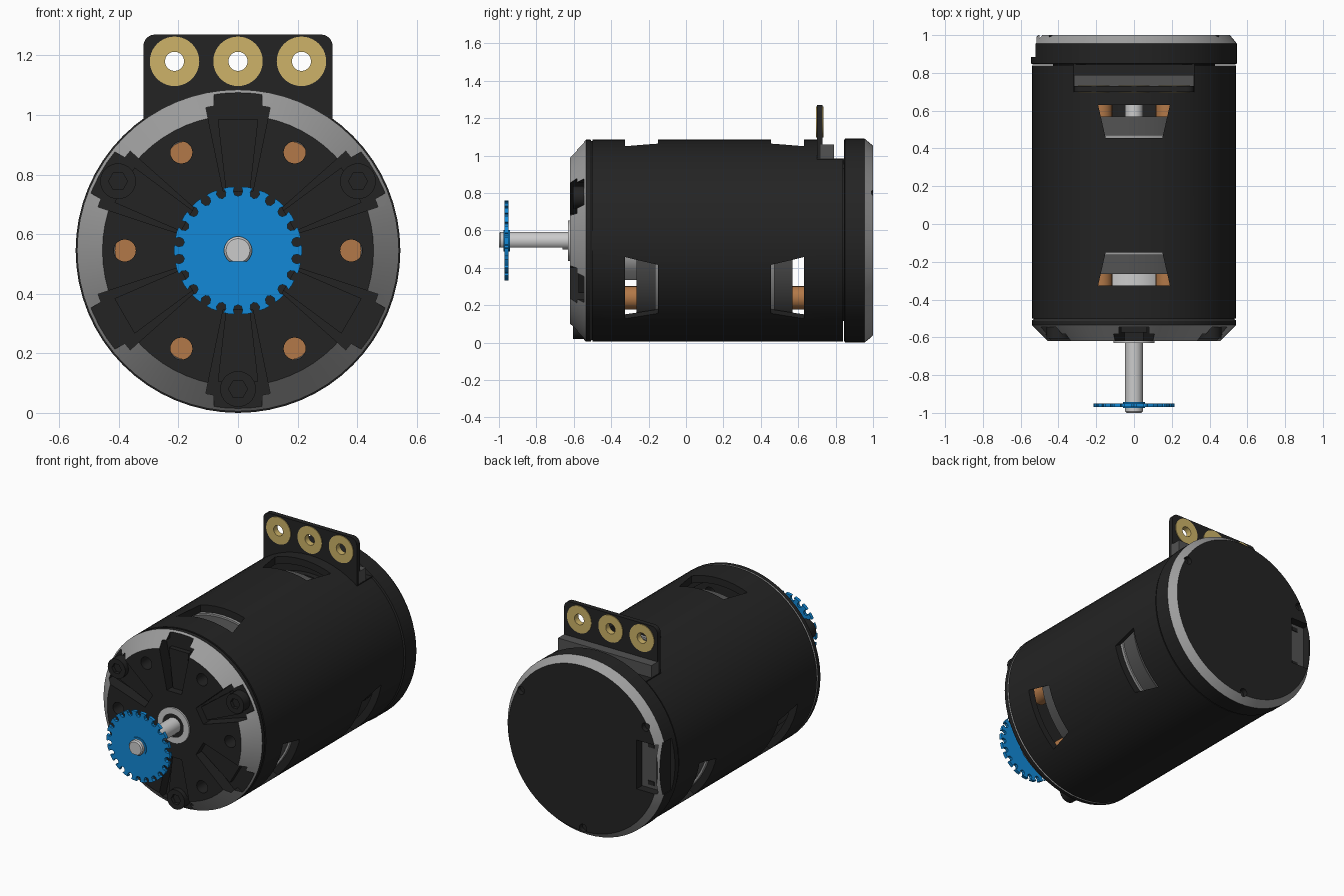
import bpy, bmesh, math
from mathutils import Matrix, Vector

if "Cube" in bpy.data.objects:
    bpy.data.objects.remove(bpy.data.objects["Cube"])

C = 0.545          # height of the motor axis
SEG = 64

def mat(name, r, g, b):
    m = bpy.data.materials.new(name)
    m.diffuse_color = (r, g, b, 1)
    m.use_nodes = True
    m.node_tree.nodes["Principled BSDF"].inputs["Base Color"].default_value = m.diffuse_color
    return m

BLACK = mat("black", 0.017, 0.017, 0.017)
GREY = mat("bare_metal", 0.34, 0.34, 0.34)
DARK = mat("dark_grey", 0.085, 0.085, 0.085)
LIGHT = mat("light_steel", 0.6, 0.6, 0.6)
BLUE = mat("blue", 0.006, 0.25, 0.68)
GOLD = mat("gold", 0.61, 0.45, 0.14)
COPPER = mat("copper", 0.45, 0.19, 0.065)

def finish(name, bm, *mats):
    bmesh.ops.recalc_face_normals(bm, faces=bm.faces)
    me = bpy.data.meshes.new(name)
    bm.to_mesh(me)
    bm.free()
    o = bpy.data.objects.new(name, me)
    bpy.context.collection.objects.link(o)
    for m in mats:
        me.materials.append(m)
    return o

def lathe(name, prof, *mats, x=0, z=C, seg=SEG, closed=False):
    """Revolve (radius, y) points about an axis along y."""
    bm = bmesh.new()
    rings = [[bm.verts.new((x + r * math.cos(2 * math.pi * i / seg), y,
                            z + r * math.sin(2 * math.pi * i / seg)))
              for i in range(seg)] for r, y in prof]
    pairs = list(zip(rings, rings[1:]))
    if closed:
        pairs.append((rings[-1], rings[0]))
    else:
        bm.faces.new(rings[0])
        bm.faces.new(rings[-1])
    for a, b in pairs:
        for i in range(seg):
            j = (i + 1) % seg
            bm.faces.new((a[i], a[j], b[j], b[i]))
    return finish(name, bm, *mats)

def rod(name, r, y0, y1, *mats, **kw):
    return lathe(name, [(r, y0), (r, y1)], *mats, **kw)

def tube(name, ri, ro, y0, y1, *mats, **kw):
    return lathe(name, [(ri, y0), (ro, y0), (ro, y1), (ri, y1)], *mats, closed=True, **kw)

def prism(name, pts, y0, y1, *mats, turn=0):
    """Extrude (x, z) outline about the axis along y, turned in degrees."""
    bm = bmesh.new()
    a, b = ([bm.verts.new((x, y, z)) for x, z in pts] for y in (y0, y1))
    bm.faces.new(a)
    bm.faces.new(b)
    for i in range(len(a)):
        j = (i + 1) % len(a)
        bm.faces.new((a[i], a[j], b[j], b[i]))
    bm.transform(Matrix.Translation((0, 0, C)) @ Matrix.Rotation(math.radians(turn), 4, 'Y'))
    return finish(name, bm, *mats)

def box(name, x0, x1, y0, y1, z0, z1, *mats):
    return prism(name, [(x0, z0 - C), (x1, z0 - C), (x1, z1 - C), (x0, z1 - C)], y0, y1, *mats)

def cut(o, cutters):
    bpy.context.view_layer.objects.active = o
    for c in cutters:
        m = o.modifiers.new("cut", 'BOOLEAN')
        m.operation, m.solver, m.object = 'DIFFERENCE', 'EXACT', c
        bpy.ops.object.modifier_apply(modifier=m.name)
        bpy.data.objects.remove(c)

def paint_chamfer(o):
    """Bare metal on the sloping rim, black elsewhere."""
    for p in o.data.polygons:
        r = math.hypot(p.center.x, p.center.z - C)
        p.material_index = int(0.4 < abs(p.normal.y) < 0.9 and r > 0.44)

def polar(r, deg):
    a = math.radians(deg)
    return {"x": r * math.cos(a), "z": C + r * math.sin(a)}

# Can with tapered windows and a flat for the terminal board
can = tube("can", 0.497, 0.54, -0.50, 0.84, BLACK)
cutters = [box("cutter", -0.6, 0.6, 0.70, 0.9, 0.982, 1.3)]
for turn in (0, 120, 240):
    for wide, narrow in ((0.63, 0.455), (-0.325, -0.15)):
        c = prism("cutter", [(-0.19, wide), (0.19, wide), (0.15, narrow), (-0.15, narrow)], -0.7, -0.3)
        # Stand the outline up so it is extruded outward from the axis
        c.data.transform(Matrix.Translation((0, 0, C)) @ Matrix.Rotation(math.radians(turn), 4, 'Y')
                         @ Matrix(((1, 0, 0, 0), (0, 0, 1, 0), (0, -1, 0, 0), (0, 0, 0, 1)))
                         @ Matrix.Translation((0, 0, -C)))
        cutters.append(c)
cut(can, cutters)

# Inside: seam rings, stator, windings, rotor
tube("front_seam", 0.45, 0.532, -0.515, -0.49, BLACK)
rod("rear_plug", 0.43, 0.665, 0.86, BLACK)
tube("stator", 0.20, 0.485, -0.265, 0.57, DARK)
tube("stator_sleeve", 0.40, 0.496, -0.165, 0.472, GREY)
rod("rotor", 0.21, -0.505, -0.26, LIGHT)
for k in range(6):
    rod("winding", 0.062, -0.45, 0.67, COPPER, seg=20, **polar(0.352, 60 * k))

# Front cap with spoke channels, vent holes and sloping rim
front = lathe("front_cap", [(0.455, -0.62), (0.54, -0.535), (0.54, -0.51), (0.53, -0.505)], BLACK, GREY)
cutters = []
for k in range(6):
    cutters.append(prism("cutter", [(-0.05, 0.2), (0.05, 0.2), (0.108, 0.48), (0.08, 0.485), (0.08, 0.6),
                                    (-0.08, 0.6), (-0.08, 0.485), (-0.108, 0.48)],
                         -0.7, -0.545, turn=60 * k))
    cutters.append(rod("cutter", 0.037, -0.7, -0.45, seg=24, **polar(0.38, 60 * k)))
cut(front, cutters)
paint_chamfer(front)
for k in range(6):
    prism("spoke_rib", [(-0.038, 0.18), (0.038, 0.18), (0.068, 0.44), (-0.068, 0.44)],
          -0.575, -0.53, BLACK, turn=60 * k)

# Front screws
for deg in (30, 150, 270):
    p = polar(0.465, deg)
    boss = rod("screw_boss", 0.06, -0.605, -0.51, BLACK, seg=28, **p)
    cut(boss, [rod("cutter", 0.032, -0.7, -0.585, seg=6, **p)])

# Bearing, shaft with a flat, toothed wheel
tube("bearing", 0.072, 0.108, -0.63, -0.60, LIGHT)
tube("bearing_seal", 0.04, 0.074, -0.624, -0.60, BLACK)
shaft = lathe("shaft", [(0.040, -1.0), (0.047, -0.992), (0.047, 0.9)], LIGHT, seg=32)
cut(shaft, [box("cutter", -0.1, 0.1, -1.1, -0.66, C - 0.1, C - 0.037)])
TEETH = 22
notch = [(-0.011, 0.214), (-0.016, 0.2), (-0.011, 0.187), (0, 0.182),
         (0.011, 0.187), (0.016, 0.2), (0.011, 0.214), (0.031, 0.213)]
outline = []
for k in range(TEETH):
    a = 2 * math.pi * k / TEETH
    outline += [(d * math.cos(a) + r * math.sin(a), r * math.cos(a) - d * math.sin(a)) for d, r in notch]
prism("toothed_wheel", outline, -0.97, -0.95, BLUE)
tube("wheel_hub", 0.045, 0.058, -0.975, -0.942, BLUE, seg=32)

# Rear cap with sloping rim, connector pocket and screw holes
rear = lathe("rear_cap", [(0.535, 0.845), (0.545, 0.85), (0.545, 0.955), (0.508, 1.0)], BLACK, GREY)
cutters = [box("cutter", -0.7, -0.515, 0.885, 1.1, 0.385, 0.705),
           box("cutter", -0.50, -0.365, 0.91, 1.1, 0.395, 0.695)]
for deg in (30, 150, 270):
    cutters.append(rod("cutter", 0.025, 0.97, 1.1, seg=16, **polar(0.49, deg)))
cut(rear, cutters)
paint_chamfer(rear)
for p in rear.data.polygons:      # screw holes and pocket stay black
    if p.material_index and abs(abs(p.normal.y) - 0.635) > 0.1:
        p.material_index = 0
box("connector", -0.499, -0.367, 0.90, 0.95, 0.397, 0.693, DARK)
for z in (0.43, 0.66):
    box("connector_slot", -0.45, -0.41, 0.945, 0.955, z - 0.012, z + 0.012, BLACK)

# Terminal board with three plated holes
box("board_floor", -0.32, 0.32, 0.70, 0.85, 0.93, 0.985, BLACK)
box("board_holder", -0.318, 0.318, 0.72, 0.79, 0.97, 1.06, DARK)
edge = [(-0.318, 0.95 - C), (0.318, 0.95 - C)]
for cx, start in ((0.278, 0), (-0.278, 90)):
    for i in range(6):
        a = math.radians(start + 18 * i)
        edge.append((cx + 0.04 * math.cos(a), 1.23 - C + 0.04 * math.sin(a)))
board = prism("terminal_board", edge, 0.70, 0.73, BLACK)
xs = (-0.213, 0, 0.213)
cut(board, [rod("cutter", 0.05, 0.6, 0.8, seg=32, x=x, z=1.18) for x in xs])
for x in xs:
    tube("terminal_ring", 0.032, 0.083, 0.696, 0.734, GOLD, x=x, z=1.18, seg=40)

# Smooth curved surfaces, sharp edges kept
bpy.ops.object.select_all(action='SELECT')
bpy.ops.object.shade_smooth_by_angle(angle=math.radians(30))
